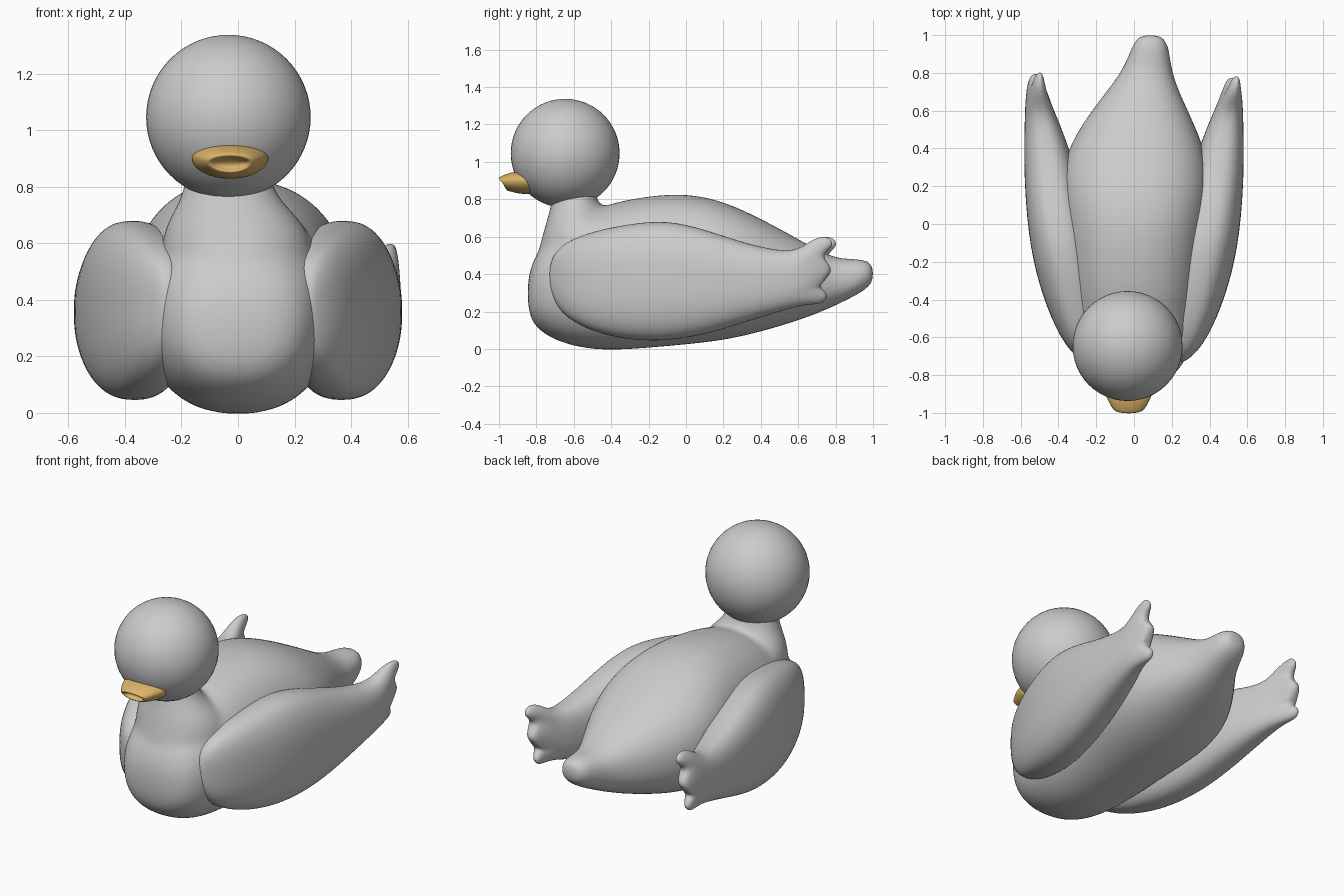
import bpy, bmesh
from math import sin, cos, pi, copysign
from mathutils import Vector

if "Cube" in bpy.data.objects:
    bpy.data.objects.remove(bpy.data.objects["Cube"])


def sup(t, n):
    return copysign(abs(t) ** (2 / n), t)


def oval(cu, cv, hu, hv, n=2.3, sides=24):
    """Rounded cross-section as (u, v, sine) values."""
    out = []
    for i in range(sides):
        a = 2 * pi * i / sides
        s = sup(sin(a), n)
        out.append((cu + hu * sup(cos(a), n), cv + hv * s, s))
    return out


def loft(bm, rings, cap_start=True, cap_end=True):
    loops = [[bm.verts.new(p) for p in r] for r in rings]
    n = len(loops[0])
    for a, b in zip(loops, loops[1:]):
        for i in range(n):
            bm.faces.new((a[i], a[(i + 1) % n], b[(i + 1) % n], b[i]))
    if cap_start:
        bm.faces.new(loops[0][::-1])
    if cap_end:
        bm.faces.new(loops[-1])


def finish(bm, name, levels=2):
    bmesh.ops.remove_doubles(bm, verts=bm.verts, dist=0.0005)
    bmesh.ops.recalc_face_normals(bm, faces=bm.faces)
    me = bpy.data.meshes.new(name)
    bm.to_mesh(me)
    bm.free()
    for p in me.polygons:
        p.use_smooth = True
    ob = bpy.data.objects.new(name, me)
    bpy.context.collection.objects.link(ob)
    if levels:
        m = ob.modifiers.new("round", 'SUBSURF')
        m.levels = m.render_levels = levels
    return ob


# Body: y, bottom z, top z, half width, centre x
body = [(-.847, .25, .35, .06, 0), (-.832, .155, .44, .165, 0), (-.78, .09, .55, .24, 0),
        (-.68, .035, .64, .295, 0), (-.55, .0, .725, .325, 0), (-.4, -.012, .785, .345, 0),
        (-.2, .002, .822, .365, 0), (0, .02, .837, .38, .005), (.2, .042, .795, .405, .008),
        (.4, .088, .70, .37, .01), (.6, .15, .59, .258, .03), (.72, .195, .52, .182, .05),
        (.82, .24, .482, .13, .07), (.92, .29, .485, .104, .085),
        (.98, .33, .47, .082, .087), (1.003, .365, .445, .045, .087)]
bm = bmesh.new()
loft(bm, [[(u, y, v) for u, v, s in oval(cx, (zb + zt) / 2, hw, (zt - zb) / 2)]
          for y, zb, zt, hw, cx in body])
# Neck: z, front y, back y, half width, centre x
neck = [(.36, -.83, -.25, .24, 0), (.48, -.805, -.25, .27, 0), (.58, -.775, -.28, .275, 0),
        (.66, -.755, -.34, .25, -.01), (.72, -.735, -.42, .205, -.02),
        (.77, -.725, -.46, .17, -.03), (.82, -.71, -.48, .155, -.034),
        (.87, -.71, -.48, .15, -.034)]
loft(bm, [[(u, v, z) for u, v, s in oval(cx, (yf + yb) / 2, hw, (yb - yf) / 2, 2.1)]
          for z, yf, yb, hw, cx in neck])
torso = finish(bm, "body_and_neck")
m = torso.modifiers.new("fuse", 'REMESH')
m.mode = 'VOXEL'
m.voxel_size = .018
m.use_smooth_shade = True
m = torso.modifiers.new("soften", 'SMOOTH')
m.factor = .5
m.iterations = 12

# Wings: y, inner x, outer x, bottom z, top z
wing = [(-.73, .24, .26, .36, .42), (-.715, .21, .29, .27, .5), (-.65, .18, .36, .17, .57),
        (-.5, .17, .44, .09, .63), (-.3, .18, .51, .045, .67), (-.1, .21, .552, .042, .69),
        (.1, .26, .573, .075, .64), (.3, .31, .582, .138, .57), (.5, .38, .58, .2, .522),
        (.6, .425, .577, .228, .53), (.67, .453, .571, .237, .58), (.73, .475, .562, .24, .602),
        (.775, .492, .549, .25, .596), (.787, .52, .52, .265, .58)]


def make_wing(name, side, tilt, extra):
    bm = bmesh.new()
    rings = []
    for y, xi, xo, zb, zt in wing:
        k = max(0, (y - .56) / .225)          # tip influence
        ring = []
        for u, v, s in oval((xi + xo) / 2, (zb + zt) / 2, (xo - xi) / 2, (zt - zb) / 2, 2.5, 40):
            notch = .024 * k * k * (1 - cos(2 * pi * s / .85)) + (.03 * k * k if s < -.5 else 0)
            ring.append((side * (u + tilt * k * s), y - notch + extra * k, v))
        rings.append(ring)
    loft(bm, rings, cap_end=False)
    return finish(bm, name)


make_wing("right_wing", 1, .025, 0)
make_wing("left_wing", -1, -.025, .02)

# Head
bm = bmesh.new()
bmesh.ops.create_uvsphere(bm, u_segments=48, v_segments=32, radius=.291)
for v in bm.verts:
    v.co = v.co + Vector((-.034, -.646, 1.046))
finish(bm, "head", 0)

# Beak: y, half width, bottom z, top z, forward slant of the upper edge
beak = [(-.80, .14, .825, .952, 0), (-.87, .139, .827, .952, .01), (-.92, .118, .831, .945, .02),
        (-.968, .092, .842, .922, .025), (-.985, .078, .85, .912, .022),
        (-.978, .064, .858, .905, .015), (-.945, .045, .866, .897, .01)]
bm = bmesh.new()
rings = []
for y, hw, zb, zt, slant in beak:
    ring = []
    for u, v, s in oval(0, 0, hw, 1, 2):
        # widest line sits above the middle, narrowing downwards
        z = zb + (zt - zb) * (.6 + (.4 if v > 0 else .6) * v)
        ring.append((-.028 + u, y - slant * s, z))
    rings.append(ring)
loft(bm, rings)
ob = finish(bm, "beak", 1)
mat = bpy.data.materials.new("beak_yellow")
mat.diffuse_color = (.72, .46, .14, 1)
mat.use_nodes = True
mat.node_tree.nodes["Principled BSDF"].inputs["Base Color"].default_value = mat.diffuse_color
ob.data.materials.append(mat)
